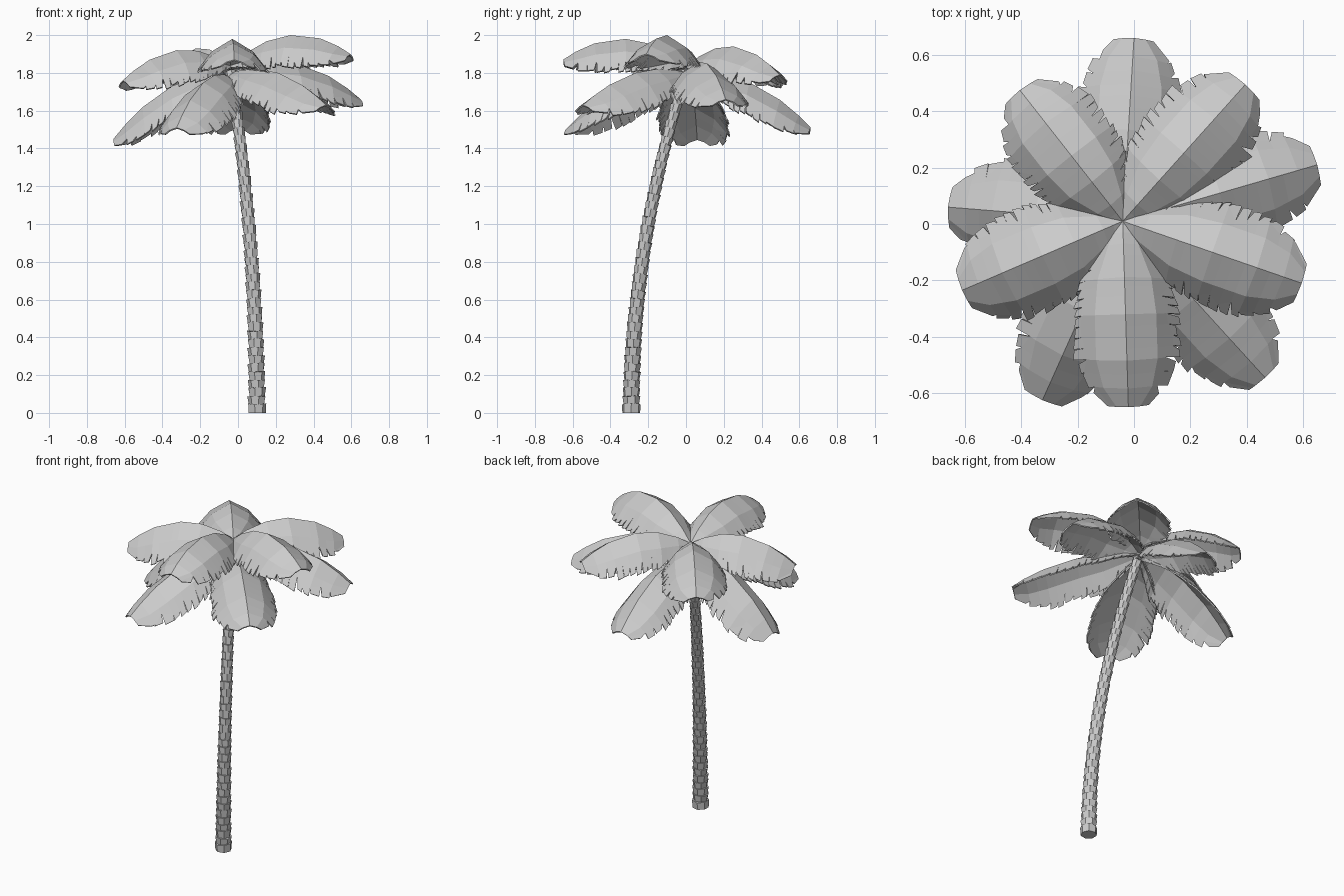
import bpy, bmesh, math, random
from mathutils import Vector, Matrix

if "Cube" in bpy.data.objects:
    bpy.data.objects.remove(bpy.data.objects["Cube"])

random.seed(4)
HUB = Vector((-0.04, 0.01, 0))


def make_object(name, bm):
    bmesh.ops.recalc_face_normals(bm, faces=bm.faces)
    mesh = bpy.data.meshes.new(name)
    bm.to_mesh(mesh)
    bm.free()
    ob = bpy.data.objects.new(name, mesh)
    bpy.context.collection.objects.link(ob)
    return ob


def table(pairs, t):
    for (a, va), (b, vb) in zip(pairs, pairs[1:]):
        if t <= b:
            return va + (vb - va) * (t - a) / (b - a)
    return pairs[-1][1]


# Trunk: stacked rings that flare upwards along a leaning curve
def trunk_centre(z):
    return Vector((0.10 - 0.043 * z * z, -0.29 + 0.09 * z * z, z))


def build_trunk():
    bm = bmesh.new()
    rings, height, sides = 42, 1.80, 7
    for i in range(rings):
        z0, z1 = height * i / rings, height * (i + 1) / rings + 0.004
        r = 0.046 - 0.019 * (i / rings) ** 0.8
        c0, c1 = trunk_centre(z0), trunk_centre(z1)
        rot = (c1 - c0).to_track_quat('Z', 'Y')
        if i == 0:
            rot = Matrix.Identity(3)
        loops = []
        for c, scale, jitter in ((c0, 0.92 if i else 1.04, 0), (c1, 1.1, 0.005)):
            loop = []
            for k in range(sides):
                a = 2 * math.pi * (k + 0.5 * (i % 2)) / sides
                rad = r * scale * (1 + random.uniform(-jitter, jitter) * 6)
                p = Vector((math.cos(a) * rad, math.sin(a) * rad,
                            random.uniform(-jitter, jitter)))
                loop.append(bm.verts.new(c + rot @ p))
            loops.append(loop)
        for k in range(sides):
            n = (k + 1) % sides
            bm.faces.new((loops[0][k], loops[0][n], loops[1][n], loops[1][k]))
        bm.faces.new(loops[0][::-1])
        bm.faces.new(loops[1])
    make_object("trunk", bm)


# Frond: arched midrib, two drooping halves, edges cut into leaflets
WIDTH = [(0, .02), (.12, .095), (.3, .17), (.5, .195), (.75, .195), (.9, .155), (1, .075)]
DROP = [(0, .01), (.12, .08), (.3, .155), (.5, .175), (.75, .155), (.9, .105), (1, .035)]
KNOTS = [0, .12, .3, .5, .75, .9, 1]


def build_frond(name, tip, z_start, z_mid, z_tip):
    flat = Vector((tip[0], tip[1], 0)) - HUB
    length = flat.length
    out = flat.normalized()
    side = Vector((-out.y, out.x, 0))
    z_ctrl = 2 * z_mid - 0.5 * (z_start + z_tip)

    def rib(t):
        return (1 - t) ** 2 * z_start + 2 * t * (1 - t) * z_ctrl + t * t * z_tip
    rib_table = [(k, rib(k)) for k in KNOTS]
    across = [(0, 0), (.5, .56), (1, 1)]
    fall = [(0, 0), (.5, .38), (1, 1)]

    bm = bmesh.new()

    def point(t, s, sign):
        w, d, z = table(WIDTH, t), table(DROP, t), table(rib_table, t)
        slope = (rib(min(t + .02, 1)) - rib(min(t + .02, 1) - .02)) / (.02 * length)
        d_out = slope * d * table(fall, s) * 0.25
        pos = HUB + out * (t * length + d_out) + side * (sign * w * table(across, s))
        pos.z = z - d * table(fall, s)
        return bm.verts.new(pos)

    # Fine stations that include the coarse bends
    ts = []
    for (a, b), n in zip(zip(KNOTS, KNOTS[1:]), (2, 3, 4, 4, 2, 1)):
        ts += [a + (b - a) * i / n for i in range(n)]
    ts.append(1)
    ridge = [point(t, 0, 1) for t in ts]
    for sign in (1, -1):
        mid = [point(t, .5, sign) for t in ts]
        notch = [point(t, random.uniform(.62, .9), sign) for t in ts]
        for i in range(len(ts) - 1):
            bm.faces.new((ridge[i], ridge[i + 1], mid[i + 1], mid[i]))
            bm.faces.new((mid[i], mid[i + 1], notch[i + 1], notch[i]))
            dt = ts[i + 1] - ts[i]
            reach = random.uniform(.92, 1.0)
            e0 = point(ts[i] + dt * random.uniform(.15, .5), reach - .03, sign)
            e1 = point(min(ts[i + 1] + dt * .15, 1), reach, sign)
            bm.faces.new((notch[i], notch[i + 1], e1, e0))
    ob = make_object(name, bm)
    solid = ob.modifiers.new("thickness", 'SOLIDIFY')
    solid.thickness = 0.008
    solid.offset = -1


build_trunk()

# Upper crown, then lower hanging crown: tip xy, start / middle / tip heights
UPPER = [((-.02, -.65), 1.84, 1.98, 1.87), ((.595, -.21), 1.84, 2.0, 1.90),
         ((.395, .495), 1.84, 1.94, 1.79), ((-.405, .475), 1.84, 1.93, 1.77),
         ((-.61, -.235), 1.84, 1.92, 1.76)]
LOWER = [((0, .66), 1.77, 1.75, 1.51), ((.65, .21), 1.80, 1.85, 1.66),
         ((-.66, .06), 1.78, 1.73, 1.45), ((-.325, -.625), 1.78, 1.75, 1.51),
         ((.465, -.545), 1.80, 1.80, 1.63)]
for label, crown in (("upper", UPPER), ("lower", LOWER)):
    for n, spec in enumerate(crown):
        build_frond(f"{label}_frond_{n + 1}", *spec)
